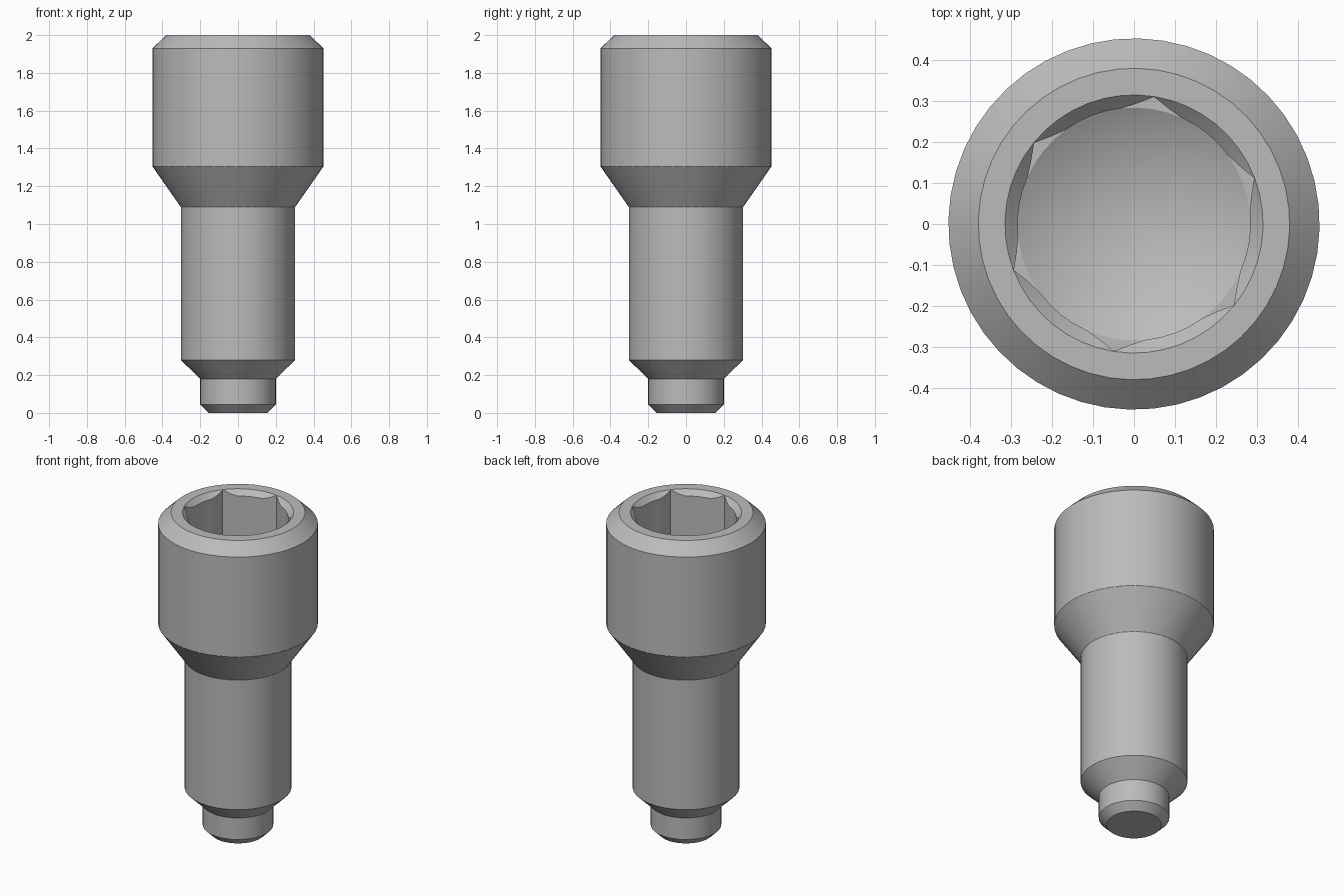
import bpy, bmesh, math

SEGMENTS = 48                 # multiple of six, so socket corners fall on vertices
TURN = math.radians(21)       # rotation of the hex socket
BORE, FLAT = 0.284, 0.272     # drilled radius and hex half-width
RIM, TOP = 0.314, 2.0

old = bpy.data.objects.get("Cube")
if old:
    bpy.data.objects.remove(old, do_unlink=True)

steel = bpy.data.materials.new("steel grey")
steel.use_nodes = True
steel.diffuse_color = (0.5, 0.5, 0.5, 1)
steel.node_tree.nodes["Principled BSDF"].inputs["Base Color"].default_value = (0.5, 0.5, 0.5, 1)


def circle(r, z):
    """Round ring of points; a zero radius gives one point."""
    if r == 0:
        return [(0, 0, z)]
    return [(r * math.cos(a), r * math.sin(a), z) for a in angles]


def socket_ring(height):
    """Hex outline merged with the drilled hole; height depends on radius."""
    ring = []
    for a in angles:
        off = (a - TURN) % (math.pi / 3) - math.pi / 6
        r = max(BORE, FLAT / math.cos(off))
        ring.append((r * math.cos(a), r * math.sin(a), height(r)))
    return ring


def loft(name, rings):
    """Skin a list of rings into one smooth-shaded object."""
    bm = bmesh.new()
    loops = [[bm.verts.new(p) for p in ring] for ring in rings]
    for low, high in zip(loops, loops[1:]):
        for i in range(SEGMENTS):
            j = (i + 1) % SEGMENTS
            corners = [low[i % len(low)], low[j % len(low)],
                       high[j % len(high)], high[i % len(high)]]
            bm.faces.new(list(dict.fromkeys(corners)))
    bmesh.ops.remove_doubles(bm, verts=bm.verts, dist=1e-5)
    mesh = bpy.data.meshes.new(name)
    bm.to_mesh(mesh)
    bm.free()
    mesh.materials.append(steel)
    obj = bpy.data.objects.new(name, mesh)
    bpy.context.collection.objects.link(obj)
    bpy.ops.object.select_all(action="DESELECT")
    obj.select_set(True)
    bpy.context.view_layer.objects.active = obj
    bpy.ops.object.shade_smooth_by_angle(angle=math.radians(22))
    return obj


angles = [TURN + math.tau * i / SEGMENTS for i in range(SEGMENTS)]

# Chamfered pilot tip
loft("pilot_tip", [circle(0, 0), circle(0.155, 0), circle(0.2, 0.045), circle(0.2, 0.18)])

# Shank with tapered lower end
loft("shank", [circle(0.2, 0.18), circle(0.303, 0.28), circle(0.303, 1.09)])

# Head: tapered neck, barrel, top chamfer, countersunk hex socket, drilled floor
head = [circle(r, z) for r, z in
        [(0.303, 1.09), (0.453, 1.305), (0.453, 1.93), (0.38, TOP), (RIM + 0.001, TOP)]]
head.append(socket_ring(lambda r: TOP - (RIM + 0.001 - r)))
head.append(socket_ring(lambda r: 1.45))
head.append(circle(BORE, 1.45))
head.append(circle(0, 1.29))
loft("socket_head", head)
